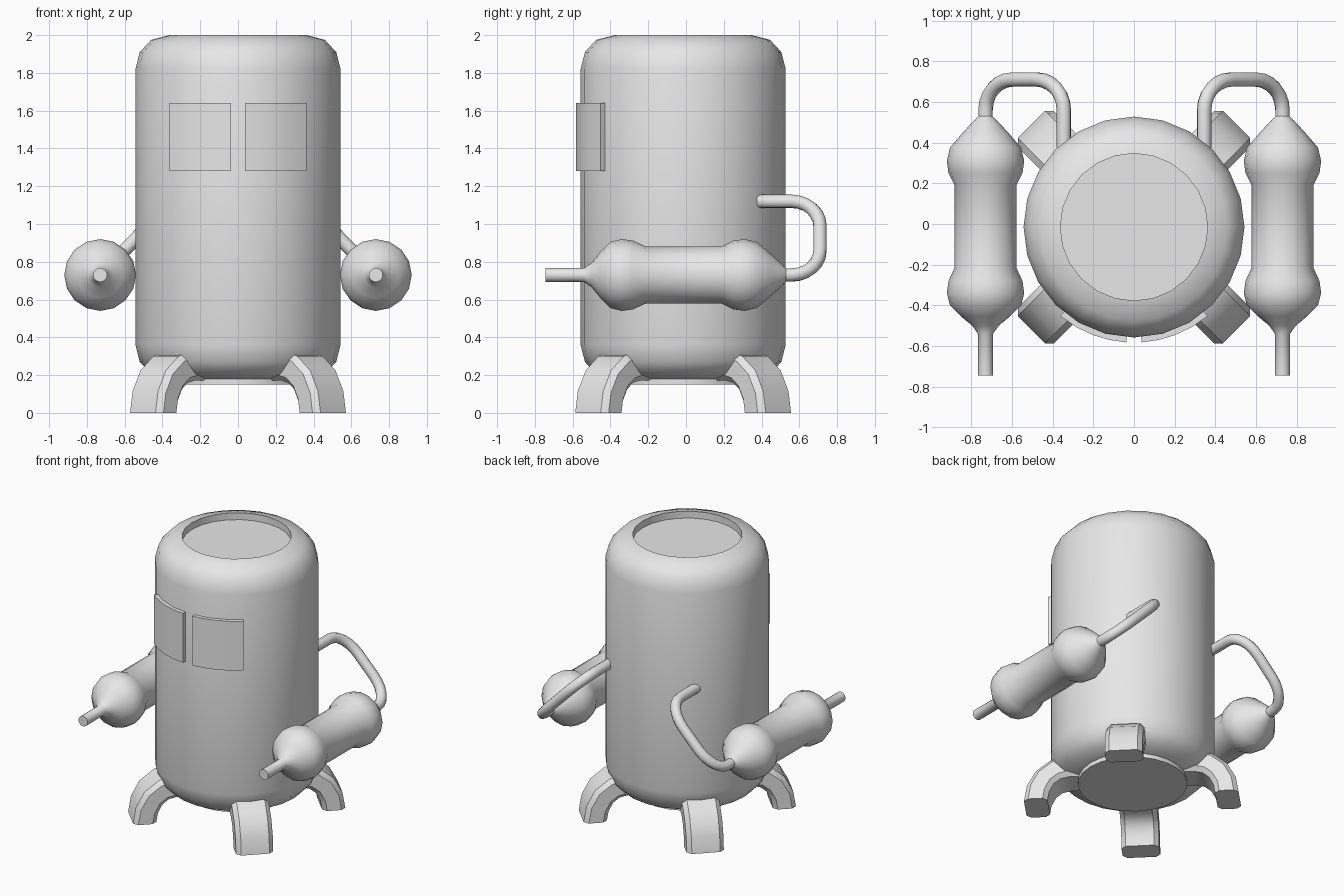
import bpy, bmesh, math
from mathutils import Vector, Matrix

if "Cube" in bpy.data.objects:
    bpy.data.objects.remove(bpy.data.objects["Cube"])

grey = bpy.data.materials.new("plain grey")
grey.diffuse_color = (0.8, 0.8, 0.8, 1)
grey.use_nodes = True
grey.node_tree.nodes["Principled BSDF"].inputs["Base Color"].default_value = grey.diffuse_color
CY = -0.015                      # body axis in y


def skin(name, rings, angle=35):
    """Bridge closed rings of points and cap both ends."""
    bm = bmesh.new()
    rows = [[bm.verts.new(p) for p in ring] for ring in rings]
    for a, b in zip(rows, rows[1:]):
        n = len(a)
        for i in range(n):
            bm.faces.new((a[i], a[(i + 1) % n], b[(i + 1) % n], b[i]))
    bm.faces.new(rows[0])
    bm.faces.new(rows[-1])
    bmesh.ops.recalc_face_normals(bm, faces=bm.faces)
    me = bpy.data.meshes.new(name)
    bm.to_mesh(me)
    bm.free()
    me.materials.append(grey)
    ob = bpy.data.objects.new(name, me)
    bpy.context.collection.objects.link(ob)
    bpy.ops.object.select_all(action='DESELECT')
    ob.select_set(True)
    bpy.context.view_layer.objects.active = ob
    bpy.ops.object.shade_smooth_by_angle(angle=math.radians(angle))
    return ob


def lathe(name, profile, sides, matrix, angle=35):
    """Revolve (radius, height) pairs around the matrix z axis."""
    turn = [2 * math.pi * i / sides for i in range(sides)]
    return skin(name, [[matrix @ Vector((r * math.cos(a), r * math.sin(a), h))
                        for a in turn] for r, h in profile], angle)


def sweep(name, path, section, side, angle=35):
    """Carry a flat section along a planar path; side is the plane normal."""
    pts = [Vector(p) for p in path]
    rings = []
    for i, p in enumerate(pts):
        t = (pts[min(i + 1, len(pts) - 1)] - pts[max(i - 1, 0)]).normalized()
        if i == 0 and p.z == 0:
            t = Vector((0, 0, 1))          # feet sit flat on the floor
        up = side.cross(t)
        rings.append([p + side * u + up * v for u, v in section])
    return skin(name, rings, angle)


# Body: rounded drum with a recessed lid and a protruding base plug
lathe("body", [(0.362, 0.15), (0.362, 0.18), (0.46, 0.205), (0.52, 0.27),
               (0.543, 0.36), (0.543, 1.82), (0.52, 1.91), (0.46, 1.975),
               (0.362, 2.0), (0.362, 1.95)], 24, Matrix.Translation((0, CY, 0)))

# Window plates: curved panels just proud of the body front
for label, s in (("left", -1), ("right", 1)):
    rings = []
    for i in range(5):
        a = math.asin((0.038 + (0.362 - 0.038) * i / 4) / 0.568)
        rings.append([(s * r * math.sin(a), CY - r * math.cos(a), z)
                      for r, z in ((0.53, 1.28), (0.568, 1.28),
                                   (0.568, 1.64), (0.53, 1.64))])
    skin(label + "_window_plate", rings, 20)

# Arms: double-bulbed tanks with a nozzle in front
ARM = [(0.037, -0.745), (0.037, -0.54), (0.065, -0.50), (0.12, -0.455),
       (0.175, -0.40), (0.19, -0.34), (0.182, -0.28), (0.152, -0.215),
       (0.152, 0.19), (0.182, 0.25), (0.19, 0.31), (0.175, 0.375),
       (0.12, 0.44), (0.07, 0.495), (0.035, 0.53)]
circle = [(0.036 * math.cos(k * math.pi / 5), 0.036 * math.sin(k * math.pi / 5))
          for k in range(10)]
# Hose path as (fraction across, y): a U with rounded corners
quarter = [math.radians(15 * k) for k in range(7)]
hose = [(0, 0.525)]
hose += [(0.34 * (1 - math.cos(a)), 0.56 + 0.15 * math.sin(a)) for a in quarter]
hose += [(0.66 + 0.34 * math.sin(a), 0.56 + 0.15 * math.cos(a)) for a in quarter]
hose += [(1, 0.375)]
for label, s in (("left", -1), ("right", 1)):
    to_y = Matrix.Translation((s * 0.73, 0, 0.73)) @ Matrix.Rotation(-math.pi / 2, 4, 'X')
    lathe(label + "_arm", ARM, 16, to_y, 40)
    across = Vector((-s * 0.385, 0, 0.39))
    path = [Vector((s * 0.73, y, 0.73)) + across * f for f, y in hose]
    sweep(label + "_hose", path, circle,
          across.cross(Vector((0, 1, 0))).normalized(), 50)

# Legs: chamfered bars bending down from the body on the diagonals
W, D, C = 0.125, 0.078, 0.03
bar = [(W, D - C), (W - C, D), (C - W, D), (-W, D - C),
       (-W, C - D), (C - W, -D), (W - C, -D), (W, C - D)]
LEG = [(0.635, 0), (0.62, 0.09), (0.575, 0.175), (0.505, 0.23), (0.42, 0.25), (0.30, 0.25)]
for k, label in enumerate(("back_right", "back_left", "front_left", "front_right")):
    a = math.radians(45 + 90 * k)
    c, s = math.cos(a), math.sin(a)
    sweep(label + "_leg", [(r * c, CY + r * s, z) for r, z in LEG], bar,
          Vector((-s, c, 0)), 40)
